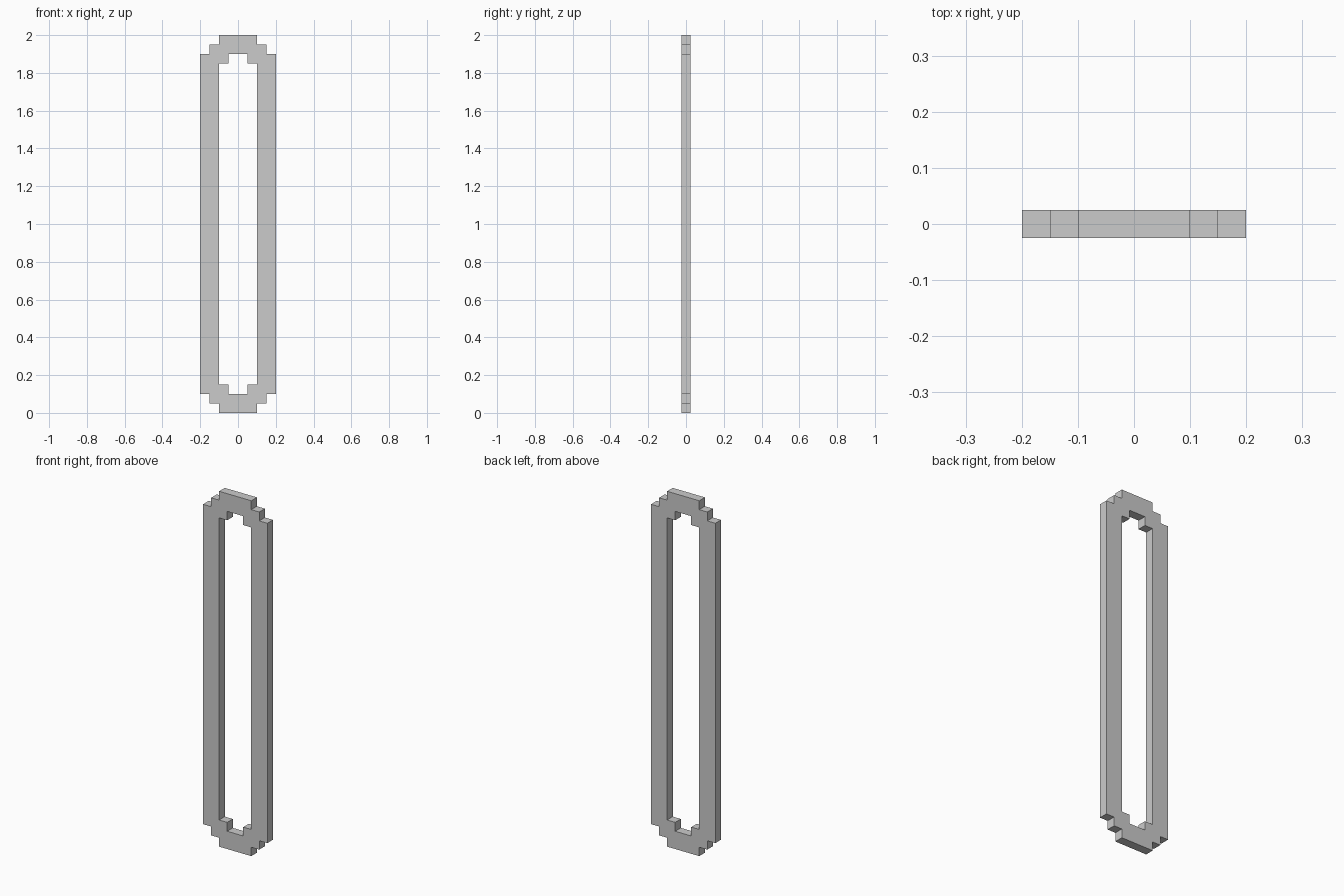
import bpy
import bmesh

if "Cube" in bpy.data.objects:
    bpy.data.objects.remove(bpy.data.objects["Cube"])

HALF_HEIGHT = 1.0
THICKNESS = 0.05

# Upper-right quarter of each stepped outline, relative to the centre
OUTER = [(0.10, 1.00), (0.10, 0.95), (0.15, 0.95), (0.15, 0.90), (0.20, 0.90)]
INNER = [(0.05, 0.90), (0.05, 0.85), (0.10, 0.85)]


def full_loop(quarter):
    """Mirror a quarter outline into a closed clockwise loop."""
    right = quarter + [(x, -z) for x, z in reversed(quarter)]
    return right + [(-x, -z) for x, z in right]


def add_loop(bm, points):
    verts = [bm.verts.new((x, -THICKNESS / 2, z + HALF_HEIGHT)) for x, z in points]
    return [bm.edges.new((a, b)) for a, b in zip(verts, verts[1:] + verts[:1])]


# Flat ring between the two outlines, extruded to a slab
bm = bmesh.new()
edges = add_loop(bm, full_loop(OUTER)) + add_loop(bm, full_loop(INNER))
bmesh.ops.triangle_fill(bm, edges=edges, use_beauty=True, normal=(0, -1, 0))
ring = bmesh.ops.extrude_face_region(bm, geom=bm.faces[:], use_keep_orig=True)
back = [v for v in ring["geom"] if isinstance(v, bmesh.types.BMVert)]
bmesh.ops.translate(bm, verts=back, vec=(0, THICKNESS, 0))
bmesh.ops.recalc_face_normals(bm, faces=bm.faces[:])

mesh = bpy.data.meshes.new("stepped_frame")
bm.to_mesh(mesh)
bm.free()
frame = bpy.data.objects.new("stepped_frame", mesh)
bpy.context.collection.objects.link(frame)
